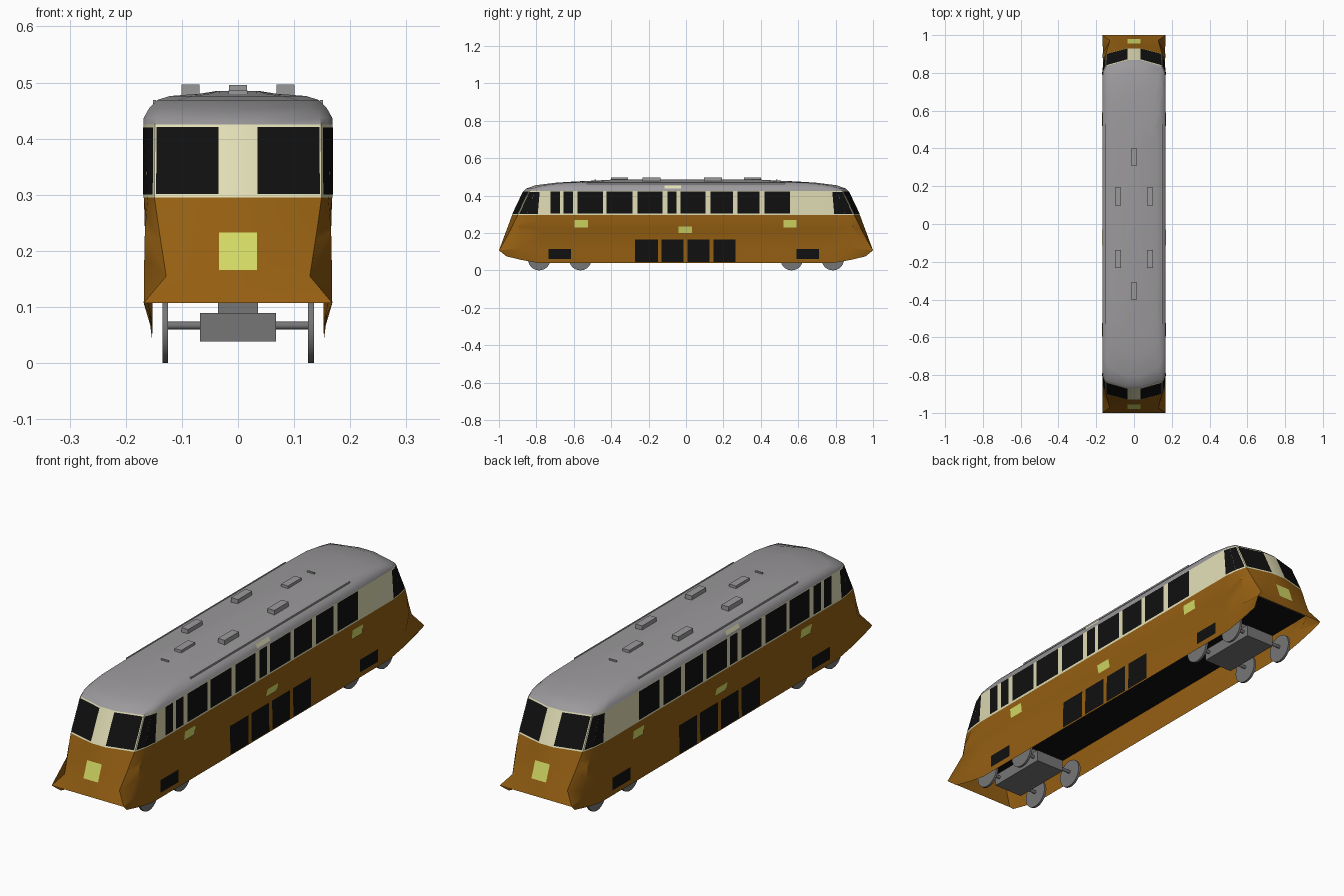
import bpy, bmesh, math
from mathutils import Vector

if "Cube" in bpy.data.objects:
    bpy.data.objects.remove(bpy.data.objects["Cube"])


def material(name, rgb):
    m = bpy.data.materials.new(name)
    m.diffuse_color = (*rgb, 1)
    m.use_nodes = True
    m.node_tree.nodes["Principled BSDF"].inputs["Base Color"].default_value = m.diffuse_color
    return m


BROWN = material("brown paint", (0.30, 0.115, 0.006))
CREAM = material("cream paint", (0.75, 0.72, 0.46))
ROOF = material("roof grey", (0.33, 0.32, 0.33))
METAL = material("metal grey", (0.18, 0.18, 0.18))
BLACK = material("black glass", (0.005, 0.005, 0.005))
YELLOW = material("pale yellow", (0.66, 0.70, 0.13))


def finish(bm, name, mat, mirror=(False, False), smooth=None):
    me = bpy.data.meshes.new(name)
    bm.to_mesh(me)
    bm.free()
    me.materials.append(mat)
    ob = bpy.data.objects.new(name, me)
    bpy.context.collection.objects.link(ob)
    if any(mirror):
        mod = ob.modifiers.new("mirror", 'MIRROR')
        mod.use_axis = (mirror[0], mirror[1], False)
        mod.merge_threshold = 0.0005
    if smooth:
        bpy.ops.object.select_all(action='DESELECT')
        ob.select_set(True)
        bpy.context.view_layer.objects.active = ob
        bpy.ops.object.shade_smooth_by_angle(angle=math.radians(smooth))
    return ob


def shell(name, mat, rows, cap=False, smooth=28):
    """Skin horizontal quarter outlines, continued to the other end, mirrored in x."""
    bm = bmesh.new()
    grid = []
    for row in rows:
        half = [p and (p[0], -p[1], p[2]) for p in row] + [p for p in reversed(row)]
        grid.append([p and bm.verts.new(p) for p in half])
    for lo, hi in zip(grid, grid[1:]):
        for i in range(len(lo) - 1):
            quad = (lo[i], lo[i + 1], hi[i + 1], hi[i])
            if all(quad):
                # the two centre columns coincide only in x, so leave the inside open
                bm.faces.new(quad)
    if cap:
        bm.faces.new(grid[-1])
    return finish(bm, name, mat, (True, False), smooth)


def level(z, ya, c, d, e):
    """Quarter outline at one height: centre, panel edge, corner, cheek, side."""
    return [(0, ya, z), (.034, ya, z), (*c, z), (*d, z), (*e, z)]


def panel(name, mat, a, b, c, d, mirror=(True, False), u=(0, 1), v=(0, 1)):
    """Thin plate on the quad a-b-c-d, trimmed to fractions u and v."""
    a, b, c, d = map(Vector, (a, b, c, d))
    n = (b - a).cross(d - a).normalized() * 0.002
    bm = bmesh.new()
    vs = [bm.verts.new(a.lerp(b, s).lerp(d.lerp(c, s), t) + n)
          for s, t in ((u[0], v[0]), (u[1], v[0]), (u[1], v[1]), (u[0], v[1]))]
    bm.faces.new(vs)
    return finish(bm, name, mat, mirror)


def side_panel(name, mat, y0, y1, z0, z1, x0=.168, x1=.168):
    return panel(name, mat, (x0, y0, z0), (x0, y1, z0), (x1, y1, z1), (x1, y0, z1))


def box(name, mat, centre, size, mirror=(False, False)):
    bm = bmesh.new()
    bmesh.ops.create_cube(bm, size=1)
    for vert in bm.verts:
        vert.co = Vector(vert.co[i] * size[i] + centre[i] for i in range(3))
    return finish(bm, name, mat, mirror)


def disc(name, mat, centre, radius, width, sides=24):
    bm = bmesh.new()
    bmesh.ops.create_cone(bm, cap_ends=True, segments=sides, radius1=radius,
                          radius2=radius, depth=width)
    for vert in bm.verts:
        x, y, z = vert.co
        vert.co = Vector((z, y, -x)) + Vector(centre)
    return finish(bm, name, mat, (True, True), 35)


# Lower body: skirt, pinched nose with flared cheeks, waist
waist = level(.295, .930, (.149, .900), (.161, .850), (.168, .79))
pinch = [(0, .982, .155), (.034, .982, .155), (.128, .972, .155),
         (.167, .90, .19), (.150, .77, .18)]
nose = [(0, 1, .107), (.034, 1, .107), (.168, 1, .107), (.163, .88, .12), (.152, .77, .11)]
skirt = [None, None, (.153, .96, .075), (.153, .88, .056), (.153, .79, .04)]
bulge = [(0, .958, .22), (.034, .958, .22), (.138, .937, .22), (.166, .89, .235), (.161, .78, .22)]
upper = level(.26, .943, (.144, .918), (.164, .87), (.1665, .785))
shell("lower_body", BROWN, [skirt, nose, pinch, bulge, upper, waist])

# Cream window band
eaves = level(.425, .868, (.148, .836), (.160, .808), (.168, .78))
shell("window_band", CREAM, [waist, eaves])

# Rounded roof
shell("roof", ROOF, [
    eaves,
    level(.437, .855, (.146, .823), (.160, .790), (.168, .75)),
    level(.455, .805, (.128, .765), (.146, .73), (.158, .68)),
    level(.469, .695, (.108, .65), (.128, .60), (.144, .55)),
    level(.476, .58, (.08, .55), (.10, .50), (.122, .46)),
    level(.480, .49, (.05, .47), (.06, .44), (.07, .41)),
    level(.485, .40, (.036, .37), (.037, .34), (.038, .31)),
], cap=True, smooth=40)

# Floor
box("floor", BLACK, (0, 0, .165), (.296, 1.84, .01))

# Cab windows and lamp plates, same at both ends
def flip(p):
    return (p[0], -p[1], p[2])


BOTH = (True, True)
w, e = [flip(p) for p in waist], [flip(p) for p in eaves]
V = (.04, .96)
panel("windscreen", BLACK, w[1], w[2], e[2], e[1], BOTH, (0, .97), V)
panel("cab_corner_window_front", BLACK, w[2], w[3], e[3], e[2], BOTH, (.10, 1), V)
panel("cab_corner_window_rear", BLACK, w[3], w[4], e[4], e[3], BOTH, (0, .95), V)
panel("nose_plate", YELLOW, (-.034, -.978, .165), (.034, -.978, .165),
      (.034, -.953, .232), (-.034, -.953, .232), (False, True))

# Side windows
for y0, y1 in ((-.725, -.675), (-.655, -.605), (-.58, -.445), (-.425, -.285), (-.26, -.125),
               (-.10, -.05), (-.03, .105), (.13, .25), (.275, .393), (.42, .555)):
    side_panel("side_window", BLACK, y0, y1, .303, .423)

# Skirt grilles
for y0, y1 in ((-.272, -.15), (-.13, -.013), (.008, .126), (.147, .265)):
    side_panel("skirt_grille", BLACK, y0, y1, .045, .165, .153, .1515)
for y in (-.676, .65):
    side_panel("bogie_vent", BLACK, y - .06, y + .06, .062, .115, .153, .153)

# Yellow side plates and cream roof boards
for y in (-.56, .555):
    side_panel("side_plate", YELLOW, y - .035, y + .035, .23, .27, .1635, .168)
side_panel("centre_plate", YELLOW, -.04, .032, .20, .235, .156, .164)
side_panel("roof_board", CREAM, -.115, -.028, .436, .452, .1685, .161)

# Roof ventilators, ribs and gutters
for y in (.145, -.185):
    box("side_ventilator", ROOF, (.085, y, .483), (.032, .095, .028), (True, False))
box("centre_ventilator", ROOF, (0, .355, .485), (.032, .09, .022), (False, True))
box("roof_rib", ROOF, (0, .485, .480), (.034, .006, .012), (False, True))
box("gutter", ROOF, (.149, 0, .464), (.005, 1.06, .010), (True, False))

# Bogies
box("bogie_frame", METAL, (0, .675, .064), (.136, .27, .05), (False, True))
box("bogie_pivot", METAL, (0, .675, .125), (.072, .072, .075), (False, True))
for y in (.565, .785):
    disc("wheel", METAL, (.130, y, .06), .06, .010)
    disc("axle", METAL, (.085, y, .067), .007, .085, 12)
